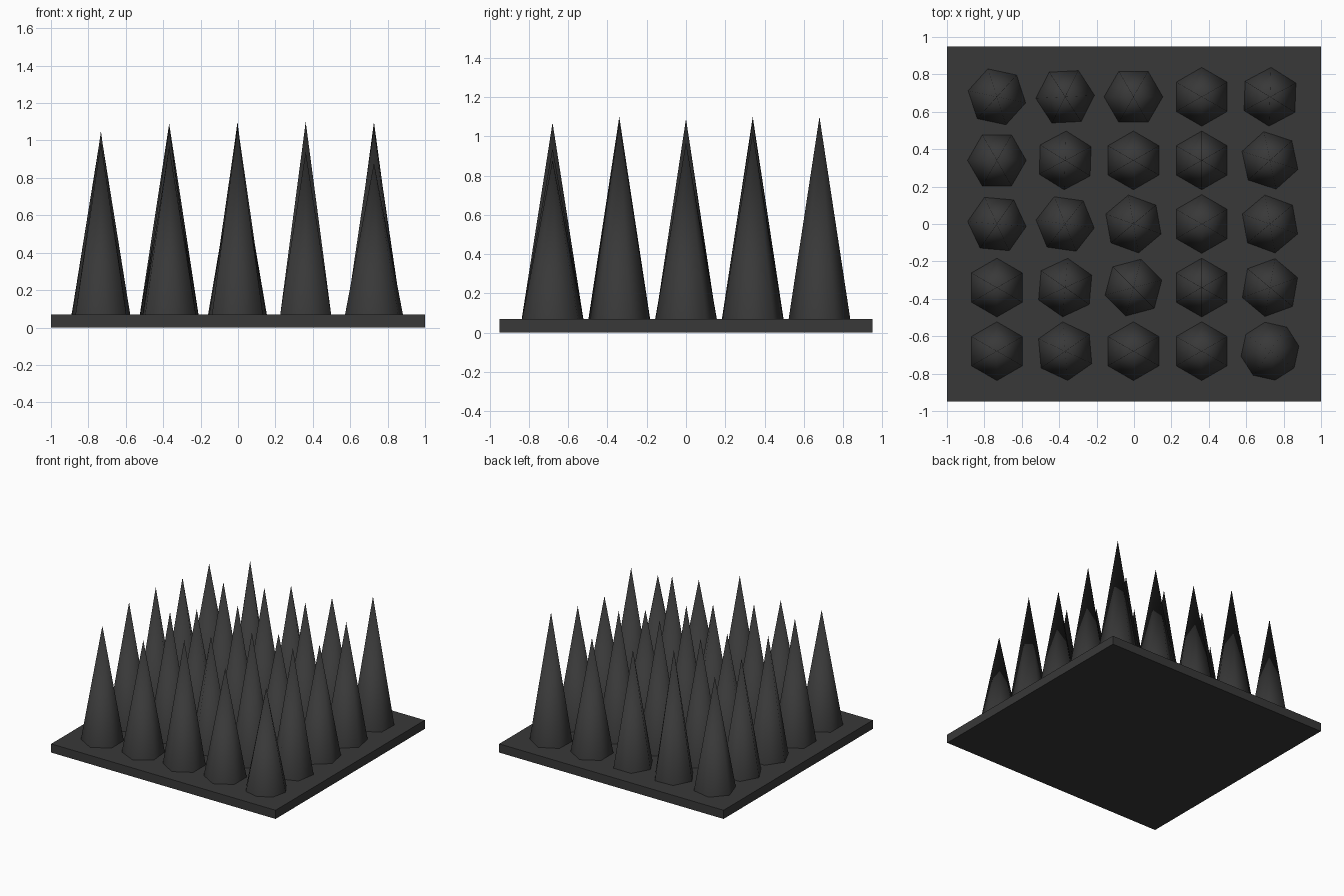
import bpy, bmesh, math
from mathutils import Matrix

if "Cube" in bpy.data.objects:
    bpy.data.objects.remove(bpy.data.objects["Cube"])

dark = bpy.data.materials.new("dark_grey")
dark.diffuse_color = (0.04, 0.04, 0.04, 1)
dark.use_nodes = True
dark.node_tree.nodes["Principled BSDF"].inputs["Base Color"].default_value = dark.diffuse_color

BASE_TOP = 0.07
RADIUS = 0.157


def finish(bm, name, smooth=False):
    mesh = bpy.data.meshes.new(name)
    bm.to_mesh(mesh)
    bm.free()
    mesh.materials.append(dark)
    for p in mesh.polygons:
        p.use_smooth = smooth
    obj = bpy.data.objects.new(name, mesh)
    bpy.context.collection.objects.link(obj)
    return obj


# Flat base plate
bm = bmesh.new()
bmesh.ops.create_cube(bm, size=1, matrix=Matrix.Translation((0, 0, BASE_TOP / 2))
                      @ Matrix.Diagonal((2, 1.9, BASE_TOP, 1)))
finish(bm, "base_plate")


# Tapered spike standing on the plate
def spike(name, x, y, top, turn, sides=6):
    bm = bmesh.new()
    h = top - BASE_TOP
    place = Matrix.Translation((x, y, BASE_TOP)) @ Matrix.Rotation(math.radians(turn), 4, 'Z')
    rim = [bm.verts.new(place @ Matrix.Rotation(2 * math.pi * i / sides, 4, 'Z')
                        @ Matrix.Translation((RADIUS, 0, 0)).to_translation())
           for i in range(sides)]
    tip = bm.verts.new((x, y, BASE_TOP + h))
    for i in range(sides):
        bm.faces.new((rim[i], rim[(i + 1) % sides], tip))
    finish(bm, name, smooth=True)


# Height and turn of every spike, rows from front to back
heights = [
    (0.99, 0.97, 1.07, 0.94, 0.88),
    (1.05, 1.07, 0.97, 1.10, 1.07),
    (1.04, 0.96, 1.09, 0.96, 0.97),
    (0.99, 1.05, 1.10, 1.08, 1.02),
    (0.97, 1.09, 0.99, 0.99, 1.10),
]
turns = [
    (30, 35, 30, 30, 10),
    (30, 25, 15, 30, 20),
    (55, 52, 40, 30, 40),
    (0, 28, 30, 30, 42),
    (48, 3, 0, 30, 28),
]
for r in range(5):
    for c in range(5):
        # the front right spike is rounder than the rest
        sides = 8 if (r, c) == (0, 4) else 6
        spike(f"spike_{r}_{c}", -0.733 + 0.365 * c, -0.68 + 0.34 * r,
              heights[r][c], turns[r][c], sides)
